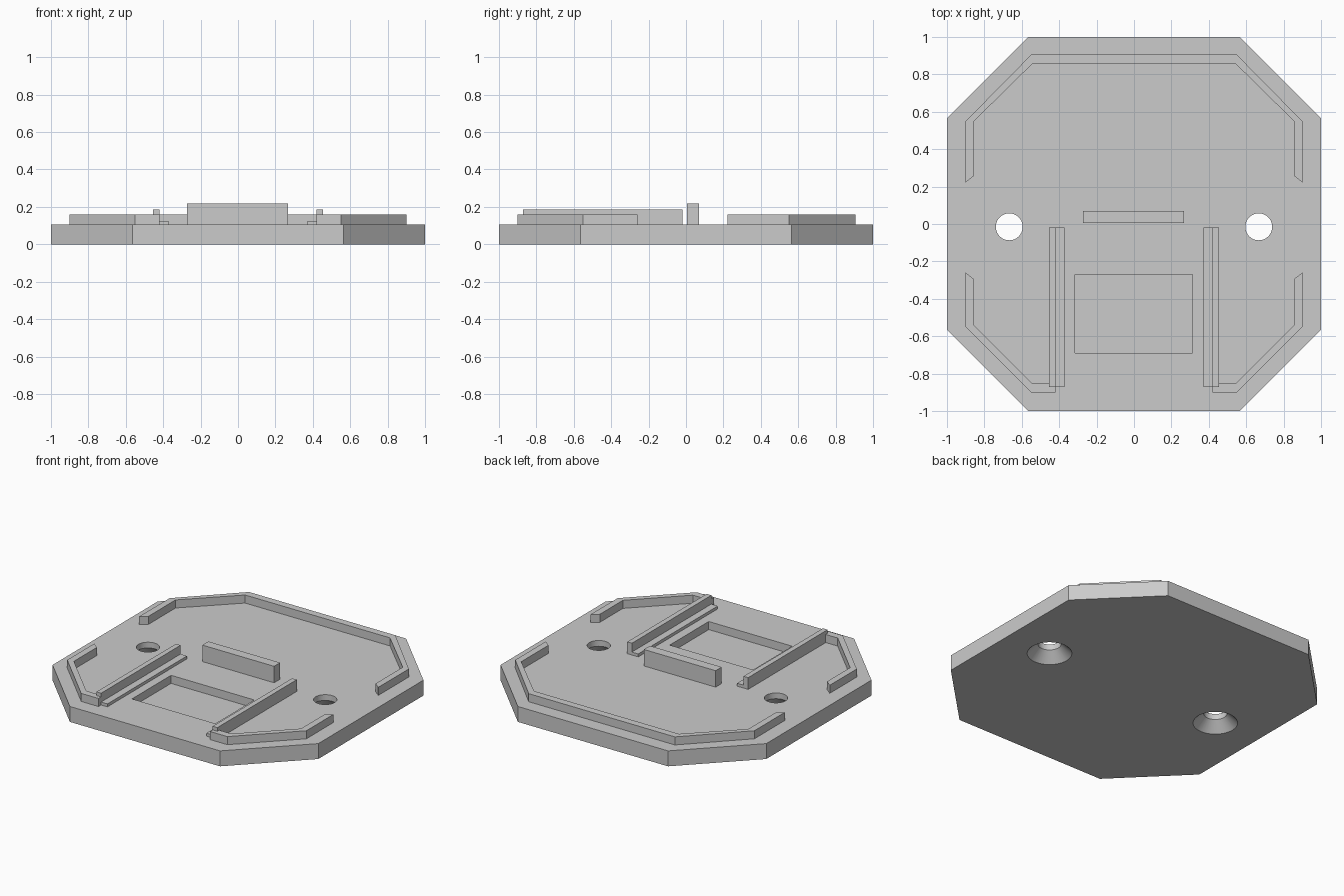
import bpy, bmesh
from math import cos, sin, tau

cube = bpy.data.objects.get("Cube")
if cube:
    bpy.data.objects.remove(cube, do_unlink=True)

grey = bpy.data.materials.new("plain grey")
grey.use_nodes = True
colour = (0.6, 0.6, 0.6, 1)
grey.diffuse_color = colour
grey.node_tree.nodes["Principled BSDF"].inputs["Base Color"].default_value = colour

TOP = 0.105      # upper face of the base plate


def finish(name, bm):
    bmesh.ops.recalc_face_normals(bm, faces=bm.faces)
    mesh = bpy.data.meshes.new(name)
    bm.to_mesh(mesh)
    bm.free()
    mesh.materials.append(grey)
    obj = bpy.data.objects.new(name, mesh)
    bpy.context.collection.objects.link(obj)
    return obj


def prism(name, outline, z0, z1):
    """Extrude a flat outline upward from z0 to z1."""
    bm = bmesh.new()
    face = bm.faces.new([bm.verts.new((x, y, z0)) for x, y in outline])
    up = bmesh.ops.extrude_face_region(bm, geom=[face])["geom"]
    bmesh.ops.translate(bm, vec=(0, 0, z1 - z0),
                        verts=[v for v in up if isinstance(v, bmesh.types.BMVert)])
    return finish(name, bm)


def box(name, x0, x1, y0, y1, z0, z1):
    return prism(name, [(x0, y0), (x1, y0), (x1, y1), (x0, y1)], z0, z1)


def lathe(name, cx, cy, profile, sides=40):
    """Closed solid of revolution from (radius, height) pairs."""
    bm = bmesh.new()
    rings = [[bm.verts.new((cx + r * cos(tau * i / sides),
                            cy + r * sin(tau * i / sides), z))
              for i in range(sides)] for r, z in profile]
    for a, b in zip(rings, rings[1:]):
        for i in range(sides):
            j = (i + 1) % sides
            bm.faces.new((a[i], a[j], b[j], b[i]))
    bm.faces.new(rings[0])
    bm.faces.new(rings[-1])
    return finish(name, bm)


def flip(points):
    return [(-x, y) for x, y in reversed(points)]


# Octagonal base plate
right_half = [(0.565, -1), (1, -0.565), (1, 0.565), (0.565, 1)]
plate = prism("base_plate", right_half + flip(right_half), 0, TOP)

# Cutters: rectangular pocket and two countersunk screw holes
cutters = [box("pocket_cutter", -0.315, 0.312, -0.69, -0.27, 0.05, 0.2)]
for side, label in ((1, "left"), (-1, "right")):
    cutters.append(lathe(label + "_hole_cutter", side * 0.667, -0.015,
                         [(0.148, -0.01), (0.072, 0.066), (0.072, 0.2)]))
for cutter in cutters:
    cutter.hide_render = True
    mod = plate.modifiers.new(cutter.name, "BOOLEAN")
    mod.operation = "DIFFERENCE"
    mod.solver = "EXACT"
    mod.object = cutter

# Bake the cuts, then drop the cutters
graph = bpy.context.evaluated_depsgraph_get()
cut_mesh = bpy.data.meshes.new_from_object(plate.evaluated_get(graph))
plate.modifiers.clear()
plate.data = cut_mesh
for cutter in cutters:
    bpy.data.objects.remove(cutter, do_unlink=True)
bpy.ops.object.select_all(action="DESELECT")
plate.select_set(True)
bpy.context.view_layer.objects.active = plate
bpy.ops.object.shade_smooth_by_angle(angle=0.5)

# Raised rim around the back, with slanted ends
outer = [(0.9, 0.222), (0.9, 0.55), (0.55, 0.905)]
inner = [(0.855, 0.258), (0.855, 0.55), (0.545, 0.855)]
prism("back_rim", outer + flip(outer) + flip(flip(flip(inner)))[::-1] + inner[::-1],
      TOP, 0.16)

# Front corner rims, guide rails and their low inner lips
corner = [(0.42, -0.9), (0.55, -0.9), (0.9, -0.55), (0.9, -0.26),
          (0.855, -0.295), (0.855, -0.543), (0.545, -0.852), (0.42, -0.852)]
for side, label in ((1, "left"), (-1, "right")):
    prism(label + "_front_rim", [(side * x, y) for x, y in corner], TOP, 0.16)
    box(label + "_guide_rail", side * 0.42, side * 0.455, -0.872, -0.018, TOP, 0.185)
    box(label + "_rail_lip", side * 0.372, side * 0.42, -0.872, -0.018, TOP, 0.125)

# Upright stop behind the pocket
box("stop_block", -0.272, 0.268, 0.005, 0.07, TOP, 0.217)
